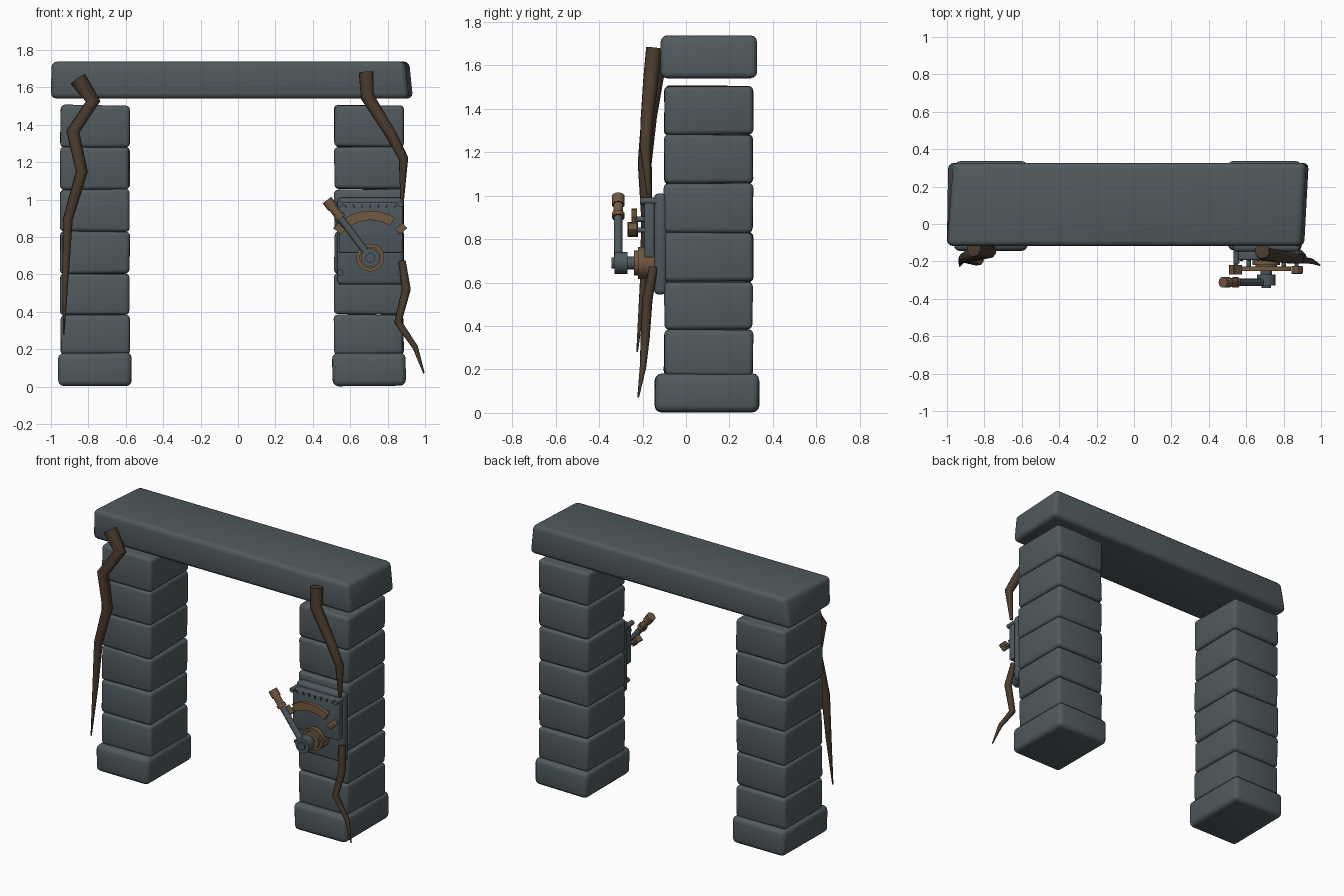
import bpy, bmesh, math, random
from mathutils import Vector, Matrix

random.seed(4)
cube = bpy.data.objects.get("Cube")
if cube:
    bpy.data.objects.remove(cube, do_unlink=True)


def material(name, rgb):
    m = bpy.data.materials.new(name)
    m.use_nodes = True
    m.diffuse_color = (*rgb, 1)
    bsdf = next(n for n in m.node_tree.nodes if n.type == 'BSDF_PRINCIPLED')
    bsdf.inputs["Base Color"].default_value = (*rgb, 1)
    return m


STONE = material("slate stone", (0.082, 0.103, 0.112))
IRON = material("dark iron", (0.075, 0.098, 0.112))
BRONZE = material("aged bronze", (0.165, 0.1, 0.05))
ROOT = material("root bark", (0.068, 0.042, 0.025))
DARK = material("dark marks", (0.02, 0.024, 0.028))


def finish(name, bm, mat, angle=40):
    bmesh.ops.recalc_face_normals(bm, faces=bm.faces[:])
    me = bpy.data.meshes.new(name)
    bm.to_mesh(me)
    bm.free()
    me.materials.append(mat)
    ob = bpy.data.objects.new(name, me)
    bpy.context.collection.objects.link(ob)
    bpy.ops.object.select_all(action='DESELECT')
    ob.select_set(True)
    bpy.context.view_layer.objects.active = ob
    bpy.ops.object.shade_smooth_by_angle(angle=math.radians(angle))
    return ob


def block(name, lo, hi, mat, bevel=0.02, jitter=0.0, turn=0.0, shape=None):
    """Rounded box between two corners, optionally turned about y."""
    lo, hi = Vector(lo), Vector(hi)
    mid, size = (lo + hi) / 2, hi - lo
    bm = bmesh.new()
    bmesh.ops.create_cube(bm, size=1)
    for v in bm.verts:
        v.co = Vector(a * b for a, b in zip(v.co, size))
        v.co += Vector(random.uniform(-jitter, jitter) for _ in range(3))
        v.co = Matrix.Rotation(turn, 3, 'Y') @ v.co + mid
        if shape:
            shape(v.co)
    if bevel:
        bmesh.ops.bevel(bm, geom=bm.edges[:], offset=bevel, segments=3,
                        profile=0.5, affect='EDGES')
    return finish(name, bm, mat)


def rod(name, a, b, radius, mat, sides=20):
    """Cylinder between two points."""
    a, b = Vector(a), Vector(b)
    bm = bmesh.new()
    bmesh.ops.create_cone(bm, cap_ends=True, segments=sides, radius1=radius,
                          radius2=radius, depth=(b - a).length)
    spin = (b - a).to_track_quat('Z', 'Y').to_matrix().to_4x4()
    bm.transform(Matrix.Translation((a + b) / 2) @ spin)
    return finish(name, bm, mat)


def root(name, points, radii):
    """Tapering, kinked root along a path."""
    cu = bpy.data.curves.new(name, 'CURVE')
    cu.dimensions = '3D'
    cu.bevel_depth = 1
    cu.bevel_resolution = 2
    cu.use_fill_caps = True
    sp = cu.splines.new('POLY')
    sp.points.add(len(points) - 1)
    for p, co, r in zip(sp.points, points, radii):
        p.co = (*co, 1)
        p.radius = r
    cu.materials.append(ROOT)
    ob = bpy.data.objects.new(name, cu)
    bpy.context.collection.objects.link(ob)
    bpy.ops.object.select_all(action='DESELECT')
    ob.select_set(True)
    bpy.context.view_layer.objects.active = ob
    bpy.ops.object.convert(target='MESH')
    bpy.ops.object.shade_smooth_by_angle(angle=math.radians(50))


# Two stacked stone pillars on wider feet
seams = [0.17, 0.385, 0.605, 0.83, 1.055, 1.28, 1.505]
for side, cx in (("right", -0.765), ("left", 0.7)):
    block(side + "_pillar_foot", (cx - 0.195, -0.142, 0.004),
          (cx + 0.195, 0.335, 0.18), STONE, 0.03, 0.003)
    for i, (z0, z1) in enumerate(zip(seams, seams[1:])):
        block(f"{side}_pillar_stone_{i + 1}", (cx - 0.185, -0.1, z0),
              (cx + 0.185, 0.307, z1), STONE, 0.022, 0.004)


# Lintel with slightly slanted ends
def slant(co):
    if co.x > 0:
        co.x += (0.012 if co.y > 0 else -0.012) - (0.02 if co.z > 1.64 else 0)
    elif co.y > 0 and co.z > 1.64:
        co.x += 0.04


block("lintel", (-1.0, -0.117, 1.54), (0.925, 0.327, 1.738), STONE, 0.03, 0, 0, slant)

# Mechanism plates and corner bolts
block("back_plate", (0.53, -0.148, 0.545), (0.885, -0.088, 1.01), IRON, 0.022)
block("front_plate", (0.54, -0.192, 0.715), (0.88, -0.146, 0.985), IRON, 0.008)
for x in (0.547, 0.868):
    for z, y in ((0.61, -0.165), (0.975, -0.212)):
        rod("plate_bolt", (x, y, z), (x, -0.13, z), 0.016, IRON, 12)

PX, PZ = 0.707, 0.69


def polar(deg, r, y):
    a = math.radians(deg)
    return Vector((PX + r * math.cos(a), y, PZ + r * math.sin(a)))


# Gauge arc, end stops and scale marks
bm = bmesh.new()
rings = []
for i in range(17):
    deg = 58 + 4 * i
    rings.append([bm.verts.new(polar(deg, r, y)) for r, y in
                  ((0.2, -0.25), (0.25, -0.25), (0.25, -0.226), (0.2, -0.226))])
for a, b in zip(rings, rings[1:]):
    for k in range(4):
        bm.faces.new((a[k], a[k - 1], b[k - 1], b[k]))
bm.faces.new(rings[0])
bm.faces.new(rings[-1])
finish("gauge_arc", bm, BRONZE)
for deg in (43, 137):
    c = polar(deg, 0.226, -0.245)
    h = Vector((0.026, 0.021, 0.019))
    block("gauge_stop", c - h, c + h, BRONZE, 0.004, 0, -math.radians(deg))
for deg in (43, 65, 115, 137):
    rod("gauge_post", polar(deg, 0.222, -0.235), polar(deg, 0.222, -0.18), 0.012, IRON, 10)
for i in range(7):
    c = Vector((0.575 + i * 0.044, -0.194, 0.965))
    h = Vector((0.004, 0.003, 0.01))
    block("scale_mark", c - h, c + h, DARK, 0, 0, (i - 3) * 0.2)

# Pivot: bronze collar, shaft and iron hub
rod("pivot_collar", (PX, -0.22, PZ), (PX, -0.13, PZ), 0.074, BRONZE, 28)
rod("pivot_step", (PX, -0.24, PZ), (PX, -0.2, PZ), 0.058, BRONZE, 28)
rod("pivot_shaft", (PX, -0.3, PZ), (PX, -0.2, PZ), 0.03, IRON)
rod("lever_hub", (PX, -0.33, PZ), (PX, -0.27, PZ), 0.05, IRON, 24)
rod("hub_cap", (PX, -0.342, PZ), (PX, -0.32, PZ), 0.026, IRON)

# Lever arm and bronze grip
LEAN, LY = 127, -0.312
rod("lever_arm", polar(LEAN, 0.03, LY), polar(LEAN, 0.3, LY), 0.02, IRON, 12)
for name, r0, r1, rad in (("grip_collar", 0.262, 0.285, 0.029),
                          ("grip", 0.28, 0.36, 0.023),
                          ("grip_knob", 0.335, 0.385, 0.029)):
    rod(name, polar(LEAN, r0, LY), polar(LEAN, r1, LY), rad, BRONZE, 14)

# Creeping roots
root("right_root",
     [(-0.856, -0.13, 1.645), (-0.775, -0.145, 1.525), (-0.883, -0.17, 1.363),
      (-0.835, -0.19, 1.15), (-0.91, -0.18, 0.893), (-0.922, -0.195, 0.6),
      (-0.932, -0.225, 0.28)],
     [0.046, 0.04, 0.037, 0.033, 0.027, 0.018, 0.004])
root("left_upper_root",
     [(0.685, -0.145, 1.68), (0.692, -0.16, 1.55), (0.82, -0.18, 1.345),
      (0.885, -0.187, 1.22), (0.878, -0.17, 1.005)],
     [0.041, 0.038, 0.031, 0.027, 0.011])
root("left_lower_root",
     [(0.877, -0.15, 0.67), (0.9, -0.178, 0.52), (0.855, -0.188, 0.345),
      (0.948, -0.198, 0.21), (0.994, -0.22, 0.072)],
     [0.02, 0.024, 0.021, 0.015, 0.004])
